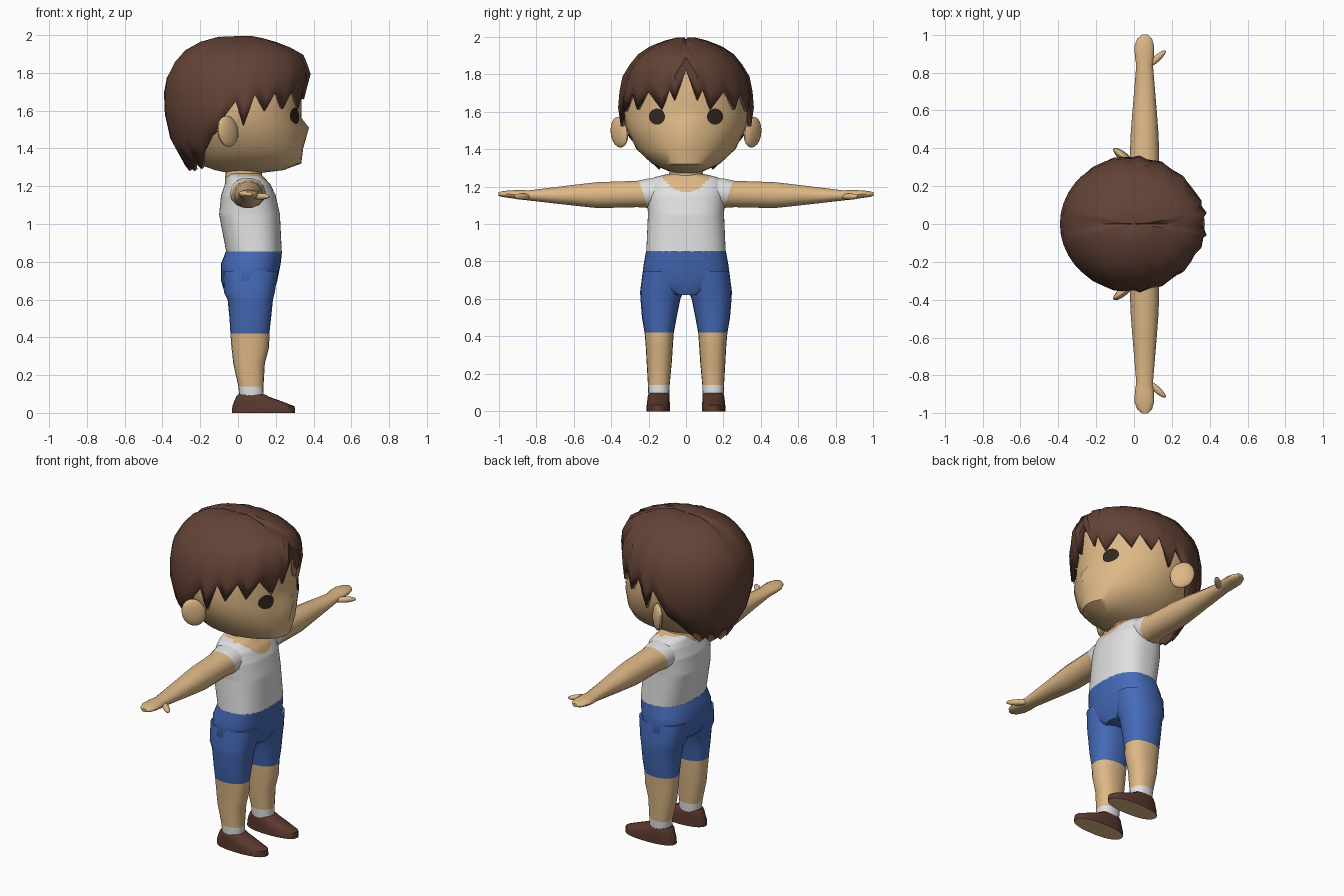
import bpy, bmesh, math
from mathutils import Matrix, Euler, Vector

if "Cube" in bpy.data.objects:
    bpy.data.objects.remove(bpy.data.objects["Cube"])

def material(name, rgb):
    m = bpy.data.materials.new(name)
    m.diffuse_color = (*rgb, 1)
    m.use_nodes = True
    m.node_tree.nodes["Principled BSDF"].inputs["Base Color"].default_value = m.diffuse_color
    return m

SKIN = material("skin", (.73, .48, .24))
HAIR = material("hair brown", (.125, .055, .037))
EYE = material("eye dark", (.03, .02, .013))
WHITE = material("white cloth", (.75, .75, .75))
BLUE = material("blue cloth", (.06, .145, .48))
SHOE = material("shoe brown", (.105, .04, .028))

def build(name, bm, mats, rule=None, sharp=45):
    """Turn a bmesh into a smooth-shaded object, colouring faces by a rule."""
    bmesh.ops.recalc_face_normals(bm, faces=bm.faces)
    bm.normal_update()
    if rule:
        for f in bm.faces:
            f.material_index = rule(f.calc_center_median(), f.normal)
    me = bpy.data.meshes.new(name)
    bm.to_mesh(me)
    bm.free()
    for m in mats:
        me.materials.append(m)
    me.shade_smooth()
    me.set_sharp_from_angle(angle=math.radians(sharp))
    ob = bpy.data.objects.new(name, me)
    bpy.context.collection.objects.link(ob)
    return ob

def loft(rings, n=20, p=2.3, along_y=False):
    """Skin superellipse rings (t, a0, a1, b0, b1) stacked along z or y."""
    bm = bmesh.new()
    loops = []
    for t, a0, a1, b0, b1 in rings:
        loop = []
        for i in range(n):
            c, s = math.cos(2 * math.pi * i / n), math.sin(2 * math.pi * i / n)
            a = (a0 + a1) / 2 + (a1 - a0) / 2 * math.copysign(abs(c) ** (2 / p), c)
            b = (b0 + b1) / 2 + (b1 - b0) / 2 * math.copysign(abs(s) ** (2 / p), s)
            loop.append(bm.verts.new((a, t, b) if along_y else (a, b, t)))
        loops.append(loop)
    for l, m in zip(loops, loops[1:]):
        for i in range(n):
            j = (i + 1) % n
            bm.faces.new((l[i], l[j], m[j], m[i]))
    bm.faces.new(loops[0])
    bm.faces.new(loops[-1])
    return bm

def cut(bm, co, no):
    bmesh.ops.bisect_plane(bm, geom=bm.verts[:] + bm.edges[:] + bm.faces[:],
                           plane_co=co, plane_no=no)

def at(rows, z):
    """Interpolate a table of rows by its first column."""
    for r, q in zip(rows, rows[1:]):
        if z <= q[0]:
            f = max(0, (z - r[0]) / (q[0] - r[0]))
            return [u + (v - u) * f for u, v in zip(r, q)]
    return list(rows[-1])

def flip(rows, s):
    """Mirror rings whose last two values are y limits."""
    return [(*r[:3], s * r[3], s * r[4]) for r in rows]

def ellipsoid(name, loc, rot, scale, mat):
    bm = bmesh.new()
    bmesh.ops.create_uvsphere(bm, u_segments=14, v_segments=10, radius=1,
        matrix=Matrix.LocRotScale(Vector(loc), Euler([math.radians(r) for r in rot]), Vector(scale)))
    return build(name, bm, [mat])

# Head with a small pointed nose: z, back, front, half width
head = [(1.27, -.05, .12, .05), (1.285, -.12, .24, .10), (1.32, -.22, .335, .18),
        (1.4, -.28, .345, .265), (1.51, -.33, .348, .318), (1.56, -.345, .337, .33),
        (1.62, -.35, .335, .335), (1.7, -.355, .335, .325), (1.8, -.33, .33, .30),
        (1.88, -.27, .24, .22), (1.94, -.15, .14, .10)]
bm = loft([(*r, -r[3])[:3] + (-r[3], r[3]) for r in head], n=32, p=2)
nose = min(bm.verts, key=lambda v: (v.co - Vector((.348, 0, 1.51))).length)
nose.co.x += .028
build("head", bm, [SKIN])

# Hair shell: columns run from the crown to a jagged hem (angle, height)
shell = [(1.28, -.26, .30, .20), (1.4, -.34, .32, .30), (1.5, -.375, .33, .345),
         (1.6, -.39, .34, .365), (1.7, -.392, .365, .358), (1.8, -.375, .392, .338),
         (1.9, -.31, .35, .265), (1.95, -.24, .25, .19), (1.98, -.16, .15, .11),
         (2.0, -.06, .05, .03)]
hem = [(0, 1.82), (10, 1.66), (15, 1.72), (21, 1.61), (36, 1.71), (46, 1.61), (56, 1.70),
       (65, 1.60), (75, 1.69), (85, 1.52), (92, 1.65), (100, 1.58), (106, 1.50),
       (113, 1.46), (124, 1.38), (136, 1.29), (143, 1.33), (152, 1.28), (162, 1.31),
       (171, 1.28), (180, 1.31)]
cols = [(d, z, .975 if i % 2 == 0 and d < 100 else 1) for i, (d, z) in enumerate(hem)]
cols += [(360 - d, z, k) for d, z, k in reversed(cols[1:-1])]
bm = bmesh.new()
crown = bm.verts.new((0, 0, 1.985))
grid = []
for d, low, k in cols:
    c, s = math.cos(math.radians(d)), math.sin(math.radians(d))
    line = []
    for i in range(1, 10):
        z = low + (2 - low) * (1 - (i / 9) ** 2)
        _, back, front, w = at(shell, z)
        part = .015 if d in (0, 180) and i < 6 else 0
        line.append(bm.verts.new((k * c * (front if c > 0 else -back), k * s * w, z - part)))
    grid.append(line)
for l, m in zip(grid, grid[1:] + grid[:1]):
    bm.faces.new((crown, l[0], m[0]))
    for i in range(8):
        bm.faces.new((l[i], l[i + 1], m[i + 1], m[i]))
hair = build("hair", bm, [HAIR])
mod = hair.modifiers.new("thickness", 'SOLIDIFY')
mod.thickness, mod.offset = .02, -1

# Neck
build("neck", loft([(1.2, -.07, .13, -.1, .1), (1.31, -.065, .125, -.085, .085)], p=2), [SKIN])

# Torso: shirt with a scooped neckline
torso = [(.85, -.062, .232, .212), (1.05, -.1, .222, .203), (1.15, -.09, .2, .208),
         (1.21, -.07, .172, .205), (1.245, -.055, .14, .18), (1.257, -.05, .13, .14),
         (1.268, -.04, .11, .09)]
rows = [at(torso, .85 + i * .418 / 60) for i in range(61)]
build("shirt", loft([(z, a, b, -w, w) for z, a, b, w in rows], n=72, p=2.5), [WHITE, SKIN],
      lambda c, n: int(c.z > 1.258 or (c.x > .04 and c.z > 1.168 + 5 * c.y ** 2)))

# Hips of the shorts
hips = [(.62, -.05, .18, .08), (.65, -.075, .192, .2), (.7, -.09, .208, .237),
        (.79, -.09, .226, .225), (.855, -.064, .233, .213)]
build("shorts_hips", loft([(z, a, b, -w, w) for z, a, b, w in hips], n=28, p=2.5), [BLUE])

leg = [(.75, -.08, .212, .01, .23), (.64, -.075, .195, .01, .245), (.6, -.055, .185, .03, .243),
       (.5, -.045, .175, .05, .235), (.42, -.04, .166, .065, .221), (.35, -.035, .165, .07, .215),
       (.26, -.025, .142, .076, .21), (.14, .002, .135, .087, .203), (.06, .01, .135, .09, .2)]
shoe = [(0, -.032, .303, .085, .21), (.035, -.03, .3, .085, .21), (.062, -.02, .23, .087, .207),
        (.085, -.01, .165, .088, .204), (.097, 0, .145, .092, .2)]
arm = [(.12, -.05, .15, 1.08, 1.25), (.2, -.04, .145, 1.084, 1.245), (.26, -.025, .135, 1.088, 1.232),
       (.47, -.018, .13, 1.083, 1.225), (.6, -.008, .12, 1.097, 1.21), (.84, .012, .1, 1.125, 1.18),
       (.88, .005, .105, 1.13, 1.182), (.94, .002, .106, 1.138, 1.18),
       (.98, .018, .095, 1.144, 1.175), (1.0, .042, .075, 1.15, 1.17)]

for s, side in ((1, "left"), (-1, "right")):
    # Leg: shorts, bare knee and sock split by height
    bm = loft(flip(leg, s))
    for z in (.42, .14):
        cut(bm, (0, 0, z), (0, 0, 1))
    build(side + "_leg", bm, [BLUE, SKIN, WHITE], lambda c, n: (c.z < .42) + (c.z < .14))

    # Shoe with a pale sole
    build(side + "_shoe", loft(flip(shoe, s), n=22), [SHOE, SKIN], lambda c, n: int(n.z < -.9))

    # Arm and hand with a short slanted sleeve
    bm = loft([(s * r[0], *r[1:]) for r in arm], n=14, p=2.1, along_y=True)
    normal = Vector((0, s * .14, -.045))
    point = Vector((0, s * .25, 1.23))
    cut(bm, point, normal)
    build(side + "_arm", bm, [WHITE, SKIN], lambda c, n: int((c - point).dot(normal) > 0))
    ellipsoid(side + "_thumb", (.118, s * .872, 1.146), (0, 0, s * 42), (.066, .018, .017), SKIN)

    # Ear, swept back
    ellipsoid(side + "_ear", (-.055, s * .355, 1.49), (0, -18, -s * 40), (.068, .024, .084), SKIN)

    # Eye plate following the face
    bm = bmesh.new()
    bmesh.ops.create_circle(bm, cap_ends=True, cap_tris=True, segments=20, radius=.043)
    for v in bm.verts:
        y, z = s * .155 + v.co.x, 1.573 + v.co.y
        _, a, b, w = at(head, z)
        v.co = ((a + b) / 2 + (b - a) / 2 * math.sqrt(1 - (y / w) ** 2) + .006, y, z)
    bmesh.ops.recalc_face_normals(bm, faces=bm.faces)
    build(side + "_eye", bm, [EYE])
